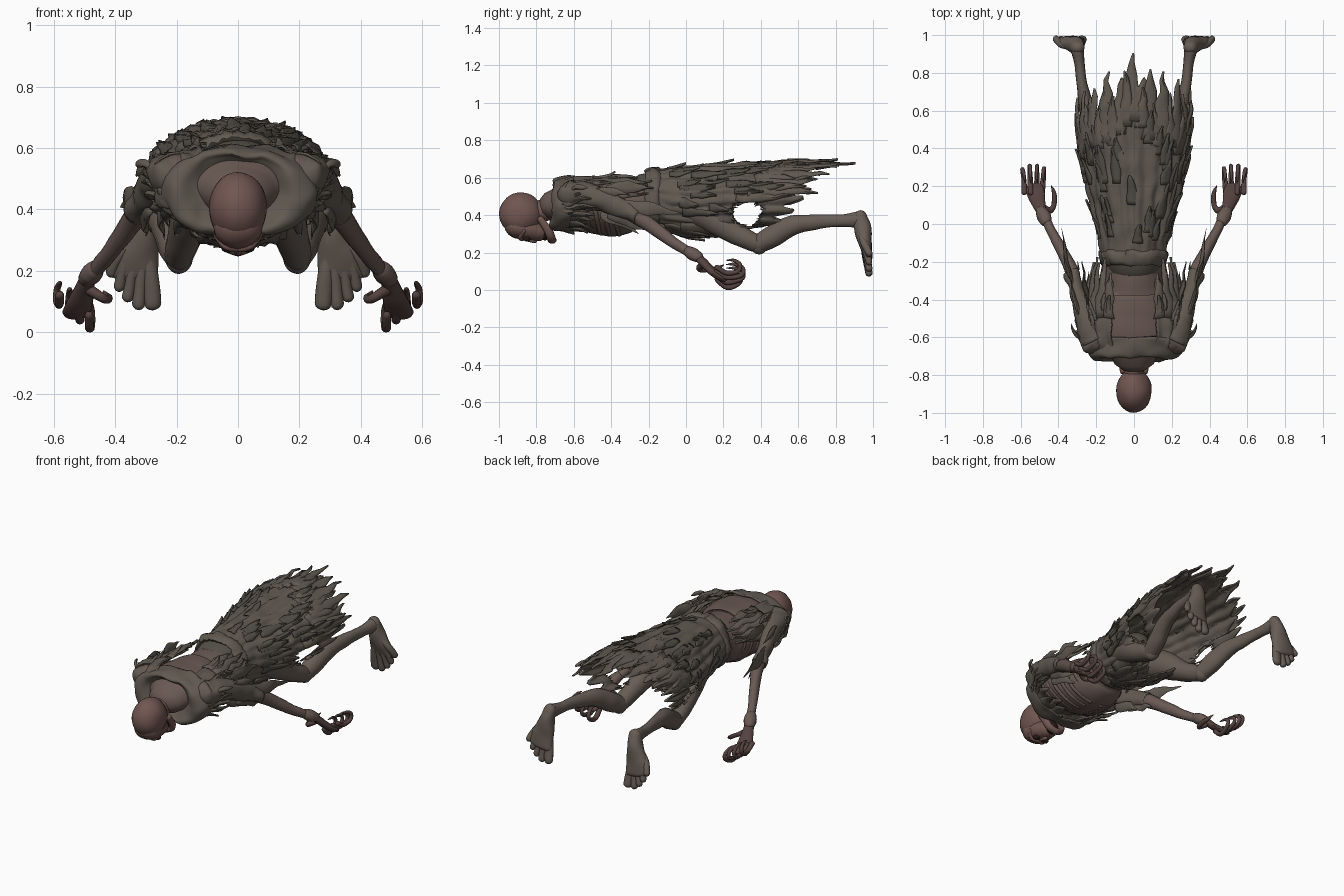
import bpy, bmesh, random
from math import sin, cos, pi, radians
from mathutils import Vector as V, noise

if "Cube" in bpy.data.objects:
    bpy.data.objects.remove(bpy.data.objects["Cube"])
random.seed(4)

def mat(name, c):
    m = bpy.data.materials.new(name)
    m.diffuse_color = (*c, 1)
    m.use_nodes = True
    m.node_tree.nodes["Principled BSDF"].inputs["Base Color"].default_value = m.diffuse_color
    return m
CLOTH = mat("cloth", (.118, .1, .082))
RAG = mat("rag", (.085, .075, .062))
SKIN = mat("skin", (.14, .098, .085))
HEAD = mat("head_skin", (.165, .093, .082))
HAND = mat("hand_skin", (.09, .055, .05))
FOOT = mat("foot_skin", (.135, .108, .09))
DARK = mat("dark", (.02, .012, .01))

def finish(name, bm, m, mirror=False, thick=0):
    rough = .016 if m == CLOTH else .004
    for v in bm.verts:  # worn, uneven surface
        v.co += noise.noise_vector(v.co * 14) * rough * (min(1, abs(v.co.x) * 20) if mirror else 1)
    bmesh.ops.recalc_face_normals(bm, faces=bm.faces)
    me = bpy.data.meshes.new(name)
    bm.to_mesh(me)
    bm.free()
    me.materials.append(m)
    ob = bpy.data.objects.new(name, me)
    bpy.context.collection.objects.link(ob)
    if thick:
        s = ob.modifiers.new("thick", 'SOLIDIFY')
        s.thickness, s.offset = thick, 0
    if mirror:
        ob.modifiers.new("mirror", 'MIRROR').use_clip = False
    bpy.ops.object.select_all(action='DESELECT')
    ob.select_set(True)
    bpy.context.view_layer.objects.active = ob
    bpy.ops.object.shade_smooth_by_angle(angle=radians(50))

def add_grid(bm, nu, nv, f, wrap=False):
    """Surface patch from f(u, v), both 0..1."""
    g = [[bm.verts.new(f(i / nu, j / nv)) for i in range(nu if wrap else nu + 1)] for j in range(nv + 1)]
    n = len(g[0])
    for j in range(nv):
        for i in range(nu):
            k = (i + 1) % n
            bm.faces.new((g[j][i], g[j][k], g[j + 1][k], g[j + 1][i]))
    return g

def spline(rows, t):
    """Catmull-Rom through equal-length tuples, t in 0..1."""
    n = len(rows) - 1
    i = min(int(t * n), n - 1)
    f = t * n - i
    p = [rows[max(0, min(n, i + k))] for k in (-1, 0, 1, 2)]
    return [.5 * (2 * b + (c - a) * f + (2 * a - 5 * b + 4 * c - d) * f * f + (3 * b - a - 3 * c + d) * f ** 3)
            for a, b, c, d in zip(*p)]

def add_tube(bm, rows, up=(0, 0, 1), sides=14, step=5, caps=True, straight=False):
    """Loft ellipses: rows are (x, y, z, half width, half height)."""
    n = (len(rows) - 1) * step
    whole = V(rows[-1][:3]) - V(rows[0][:3])
    samples = []
    for k in range(n + 1):
        r = spline(rows, k / n)
        a, b = spline(rows, max(0, k / n - .02)), spline(rows, min(1, k / n + .02))
        t = (whole if straight else V(b[:3]) - V(a[:3])).normalized()
        samples.append((V(r[:3]), t, max(r[3], .001), max(r[4], .001)))
    if caps:  # rounded ends
        def dome(s, sg):
            c, t, a, b = s
            return [(c + t * sg * min(a, b) * sin(q), t, a * cos(q), b * cos(q)) for q in (.5, 1, 1.4)]
        samples = dome(samples[0], -1)[::-1] + samples + dome(samples[-1], 1)
    def f(u, v):
        c, t, a, b = samples[round(v * (len(samples) - 1))]
        s = t.cross(V(up)).normalized()
        return c + s * a * cos(2 * pi * u) + s.cross(t) * b * sin(2 * pi * u)
    g = add_grid(bm, sides, len(samples) - 1, f, True)
    if caps:
        bm.faces.new(g[0])
        bm.faces.new(g[-1])

def tube(name, rows, m, mirror=False, thick=0, **kw):
    bm = bmesh.new()
    add_tube(bm, rows, **kw)
    finish(name, bm, m, mirror, thick)

def blob(name, c, r, m, mirror=False):
    bm = bmesh.new()
    bmesh.ops.create_uvsphere(bm, u_segments=28, v_segments=18, radius=1)
    for v in bm.verts:
        v.co = V(c) + V(a * b for a, b in zip(v.co, r))
    finish(name, bm, m, mirror)

def table(rows, x):
    if x <= rows[0][0]:
        return rows[0][1:]
    for a, b in zip(rows, rows[1:]):
        if x <= b[0]:
            f = (x - a[0]) / (b[0] - a[0])
            return [p + (q - p) * f for p, q in zip(a[1:], b[1:])]
    return rows[-1][1:]

def on(rows, phi, y, off=0):
    """Point on a cloth shell; rows are (y, half width, top, bottom), phi from up."""
    w, zt, zb = table(rows, y)
    return V(((w + off) * sin(phi), y, (zt + zb) / 2 + ((zt - zb) / 2 + off) * cos(phi)))

def tatter(bm, rows, phi, y, length, width, lift, base=.004):
    """Pointed strip lying on a shell, its tip lifting off; keeps clear of the side tears."""
    if y < .4 and y + length > .27 and 1.6 < abs(phi) < 2.3:
        return
    w = max(table(rows, y)[0], .1)
    bend = random.uniform(-.06, .06)
    def f(u, v):
        half = width * (1 - v ** 2.2) * (1 + .2 * sin(v * 9 + phi * 7)) + .002
        return on(rows, phi + (u - .5) * 2 * half / w + bend * v * v, y + length * v,
                  base + lift * v * v + .007 * (1 - abs(2 * u - 1)))
    add_grid(bm, 4, 7, f)

# skirt shell: long over the back, open below, torn through at the sides
SK = [(-.2, .155, .635, .35), (0, .195, .655, .29), (.2, .25, .668, .28), (.4, .288, .68, .28), (.6, .3, .685, .29), (.95, .27, .675, .32)]
HEM = [(0, .9), (10, .89), (18, .8), (45, .77), (70, .72), (88, .64), (110, .58), (130, .53), (145, .28), (180, .18)]
def hem(phi):
    return table(HEM, abs(phi) * 180 / pi)[0]
bm = bmesh.new()
def skirt(u, v):
    phi = (u - .5) * 2 * pi
    end = hem(phi) - (.13 if abs(phi) < 1.5 else .05) - .045 * sin(abs(phi) * 19)
    return on(SK, phi, -.19 + (end + .19) * v, .007 * sin(phi * 21) * min(1, v * 3))
add_grid(bm, 120, 24, skirt, True)
mids = {f: f.calc_center_median() for f in bm.faces}
bmesh.ops.delete(bm, geom=[f for f, c in mids.items() if ((c.y - .325) / .085) ** 2 + ((c.z - .405) / .075) ** 2 < 1], context='FACES')
finish("skirt", bm, CLOTH, thick=.01)
bm = bmesh.new()
for k in range(23):
    phi = k / 23 * 2 * pi
    phi = phi if phi < pi else phi - 2 * pi
    p = phi + random.uniform(-.05, .05) * (k > 0)
    tatter(bm, SK, p, hem(p) - .36, .36 + random.uniform(-.06, .03) * (k > 0), .044, random.uniform(-.015, .01))
    p = phi + .14
    tatter(bm, SK, p, hem(p) - .38, random.uniform(.2, .31), .032, random.uniform(0, .015))
finish("skirt_hem_rags", bm, CLOTH, thick=.008)
bm = bmesh.new()
for k in range(46):
    p = random.uniform(-1.9, 1.9)
    tatter(bm, SK, p, random.uniform(-.12, hem(p) - .36), random.uniform(.1, .2), random.uniform(.012, .028), random.uniform(.008, .022))
finish("skirt_layer_rags", bm, RAG, thick=.007)

# belt roll
bm = bmesh.new()
add_grid(bm, 56, 12, lambda u, v: on(SK, u * 2 * pi, -.18 + .04 * cos(v * 2 * pi), .002 + .017 * sin(v * 2 * pi) + .004 * sin(u * 50 * pi + v * 6)), True)
finish("belt", bm, CLOTH)

# torso, ribs and waist
TORSO = [(-.7, .12, .54, .37), (-.6, .21, .595, .35), (-.48, .215, .605, .3), (-.36, .18, .6, .29), (-.27, .15, .6, .35), (-.1, .14, .6, .38)]
tube("torso", [(0, y, (t + b) / 2, w, (t - b) / 2) for y, w, t, b in TORSO], SKIN, sides=32)
bm = bmesh.new()
for k in range(6):
    y = -.59 + k * .05
    add_tube(bm, [(*on(TORSO, radians(a), y + .035 * (a - 90) / 80, .003), .009, .011) for a in (85, 105, 125, 145, 168)], up=(0, 1, 0), sides=8, step=4)
finish("ribs", bm, SKIN, mirror=True)
tube("waist", [(0, -.19, .493, .15, .14), (0, -.1, .49, .155, .14), (0, .03, .49, .13, .1)], RAG, straight=True, sides=40)

# shoulder shawl, yoke and their rags
SH = [(-.72, .19, .57, .34), (-.66, .25, .595, .33), (-.55, .28, .62, .33), (-.4, .26, .622, .32), (-.2, .215, .61, .36)]
tube("yoke", [(0, -.665, .465, .1, .085), (0, -.695, .46, .15, .115), (0, -.712, .455, .2, .128), (0, -.69, .455, .243, .14), (0, -.61, .46, .268, .148)],
     CLOTH, thick=.012, caps=False, straight=True, sides=56)
bm = bmesh.new()
def shawl(u, v):
    phi = radians(26 + 80 * u)
    end = -.33 - .14 * u + .05 * sin(u * 21)
    return on(SH, phi, -.69 + (end + .69) * v, .007 * sin(phi * 19))
add_grid(bm, 28, 14, shawl)
for k in range(7):
    tatter(bm, SH, radians(30 + k * 12), -.5, random.uniform(.2, .33) * (1 if k < 5 else .5), .036, random.uniform(-.015, .005))
for k in range(16):
    tatter(bm, SH, radians(random.uniform(30, 110)), random.uniform(-.68, -.46), random.uniform(.08, .15), .02, random.uniform(.01, .03))
for k in range(7):
    tatter(bm, SH, radians(106 + k * 11), -.69, random.uniform(.08, .2), .03, random.uniform(.01, .04))
finish("shawl", bm, CLOTH, mirror=True, thick=.009)
blob("shoulder_cap", (.22, -.59, .51), (.073, .1, .072), CLOTH, mirror=True)

# neck and skull, face turned to the ground
tube("neck", [(0, -.84, .41, .055, .06), (0, -.76, .425, .055, .06), (0, -.71, .445, .075, .075), (0, -.64, .465, .12, .1)], HEAD, sides=24)
blob("cranium", (0, -.882, .405), (.095, .117, .115), HEAD)
tube("face", [(0, -.91, .34, .078, .062), (0, -.84, .325, .074, .06), (0, -.79, .31, .058, .05)], HEAD, sides=20)
tube("jaw", [(.062, -.78, .38, .014, .018), (.06, -.745, .33, .015, .022), (.045, -.725, .285, .016, .022), (0, -.715, .265, .018, .024)], HEAD, mirror=True, up=(0, 1, 0))
blob("mouth", (0, -.755, .31), (.042, .03, .045), DARK)
blob("eye_socket", (.034, -.85, .274), (.02, .02, .014), DARK, mirror=True)
tube("nose", [(0, -.85, .27, .01, .012), (0, -.81, .262, .014, .014)], HEAD)
tube("brow", [(.006, -.875, .272, .012, .012), (.04, -.885, .282, .012, .012), (.07, -.865, .315, .01, .01)], HEAD, mirror=True)

# arms with sleeve rags and wrist cuff
tube("arm", [(.2, -.62, .52, .06, .06), (.255, -.5, .5, .045, .05), (.295, -.36, .44, .034, .043), (.33, -.25, .385, .036, .042),
             (.378, -.15, .315, .031, .035), (.435, -.04, .235, .026, .028), (.487, .06, .18, .024, .022)], SKIN, mirror=True)
tube("sleeve", [(.21, -.62, .515, .07, .075), (.26, -.49, .497, .052, .058), (.298, -.36, .442, .04, .05), (.328, -.26, .392, .037, .043)],
     CLOTH, mirror=True, thick=.006, caps=False)
bm = bmesh.new()
for a, b, r in (((.31, -.37, .45), (.385, -.03, .41), .036), ((.25, -.42, .54), (.265, -.19, .54), .034), ((.29, -.4, .4), (.3, -.2, .31), .03),
                ((.28, -.5, .52), (.32, -.3, .51), .026), ((.24, -.45, .4), (.24, -.25, .31), .03), ((.28, -.6, .53), (.33, -.52, .55), .016)):
    mid = (V(a) + V(b)) / 2 + V((.012, 0, .008))
    add_tube(bm, [(*a, .012, r * .7), (*mid, .01, r), (*b, .001, .002)], sides=8)
finish("sleeve_rags", bm, CLOTH, mirror=True)
tube("wrist_cuff", [(.468, .018, .204, .033, .03), (.478, .04, .192, .037, .034), (.488, .062, .179, .033, .03)], SKIN, mirror=True)

# hands: palm up, fingers curling back
tube("palm", [(.487, .06, .18, .026, .022), (.505, .11, .13, .038, .022), (.522, .17, .075, .048, .02), (.527, .2, .058, .042, .016)], HAND, mirror=True)
bm = bmesh.new()
for i in range(4):
    x, z, e = .482 + .033 * i, .024 + .022 * i, (.85, 1, 1, .8)[i]
    add_tube(bm, [(x, .165, z + .03, .014, .014), (x, .22, z - .01 + .004 * i, .014, .015), (x + .006 * i - .008, .22 + .075 * e, z + .01, .012, .012),
                  (x + .005 * i - .006, .22 + .085 * e, z + .045, .011, .011), (x, .24 + .02 * e, z + .07, .009, .009), (x - .004, .215, z + .07, .002, .002)], up=(1, 0, 0), sides=10)
add_tube(bm, [(.485, .09, .14, .018, .018), (.445, .07, .115, .016, .016), (.422, .1, .105, .014, .014), (.425, .16, .115, .012, .012), (.44, .2, .135, .003, .003)], sides=10)
finish("fingers", bm, HAND, mirror=True)

# legs: thigh to knee, shin to heel
tube("thigh", [(.1, -.05, .47, .075, .09), (.14, .1, .41, .07, .085), (.175, .25, .31, .056, .06), (.192, .37, .25, .048, .05)], FOOT, mirror=True)
tube("shin", [(.192, .385, .245, .046, .05), (.21, .46, .285, .05, .06), (.24, .57, .345, .044, .054), (.272, .72, .365, .03, .038),
              (.288, .84, .37, .026, .034), (.297, .915, .375, .034, .044)], FOOT, mirror=True)
blob("kneecap", (.192, .39, .238), (.043, .045, .048), FOOT, mirror=True)

# feet: soles facing back, toes down and fanned outward
tube("foot", [(.297, .935, .39, .036, .036), (.308, .945, .33, .045, .047), (.325, .958, .25, .068, .036), (.34, .975, .175, .078, .021)], FOOT, mirror=True, up=(0, 1, 0), sides=18)
bm = bmesh.new()
for i, (x, z, r) in enumerate(((.277, .09, .026), (.322, .092, .021), (.358, .117, .02), (.388, .15, .019), (.412, .195, .018))):
    add_tube(bm, [(.3 + i * .012, .935, .3, .014, .014), (.288 + i * .026, .957, .2 + i * .01, r, .02), (x, .978, z, r, .019)], up=(0, 1, 0), sides=10)
finish("toes", bm, FOOT, mirror=True)
